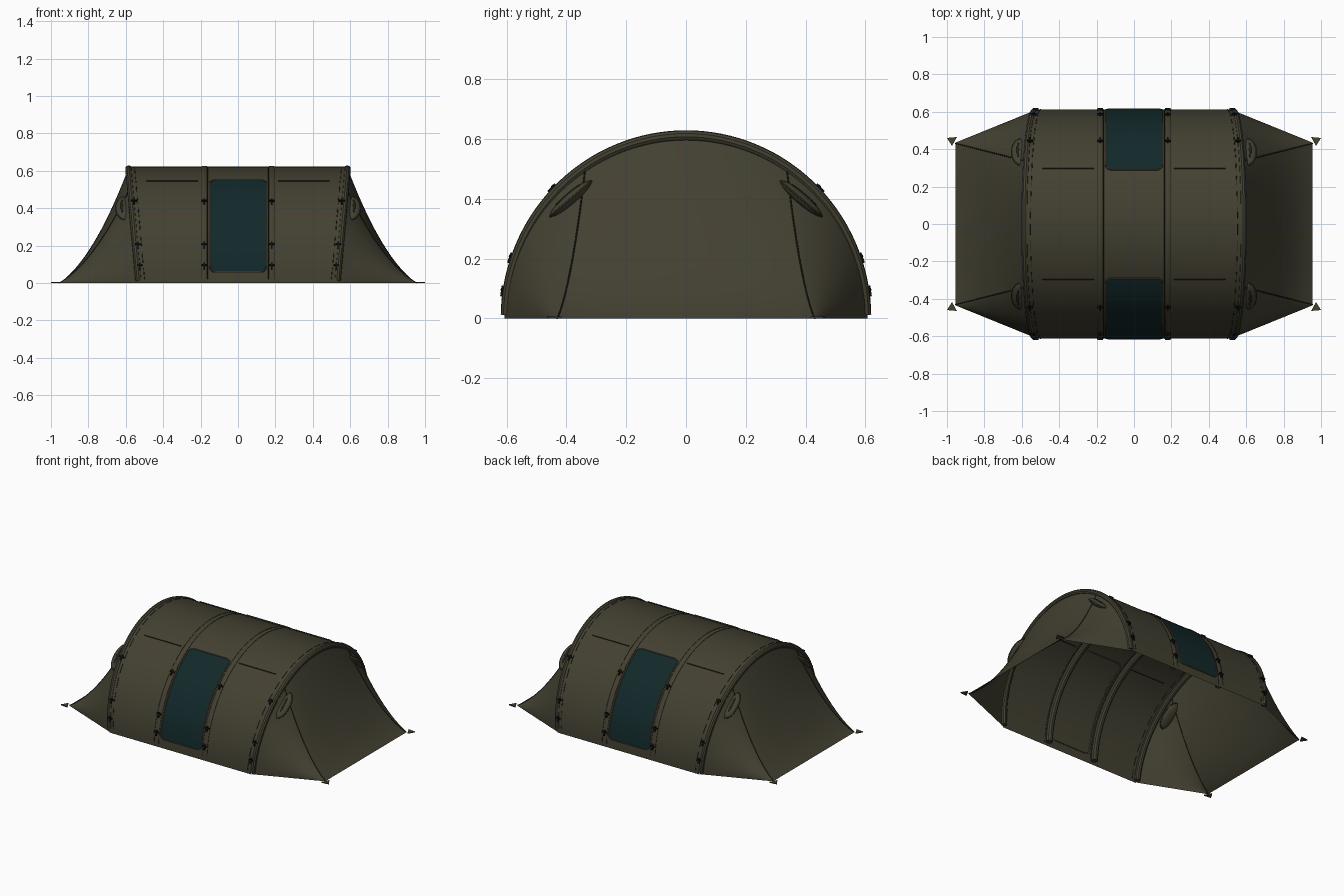
import bpy, bmesh
from math import sin, cos, asin, pi, sqrt
from mathutils import Matrix, Vector

cube = bpy.data.objects.get("Cube")
if cube:
    bpy.data.objects.remove(cube, do_unlink=True)

RY, RZ = 0.613, 0.622          # tunnel half width and height
SEAM = 0.985                   # arch angle where the corner seams start


def material(name, rgb):
    m = bpy.data.materials.new(name)
    m.use_nodes = True
    m.diffuse_color = (*rgb, 1)
    b = next(n for n in m.node_tree.nodes if n.type == 'BSDF_PRINCIPLED')
    b.inputs["Base Color"].default_value = (*rgb, 1)
    b.inputs["Roughness"].default_value = 0.9
    return m


OLIVE = material("olive canvas", (0.056, 0.052, 0.031))
TEAL = material("dark teal window", (0.006, 0.021, 0.023))
STITCH = material("dark olive stitching", (0.016, 0.015, 0.009))
BLACK = material("black plastic", (0.004, 0.006, 0.007))


def finish(name, mesh, mat, smooth=True):
    mesh.materials.clear()
    mesh.materials.append(mat)
    ob = bpy.data.objects.new(name, mesh)
    bpy.context.collection.objects.link(ob)
    if smooth:
        bpy.ops.object.select_all(action='DESELECT')
        ob.select_set(True)
        bpy.context.view_layer.objects.active = ob
        bpy.ops.object.shade_smooth_by_angle(angle=0.6)
    return ob


def from_bm(name, bm, mat, smooth=True):
    mesh = bpy.data.meshes.new(name)
    bm.to_mesh(mesh)
    bm.free()
    return finish(name, mesh, mat, smooth)


def sheet(name, rows, mat, outward=Vector((0, 0, 1))):
    """Skin a grid of points; faces turn toward the outward direction."""
    bm = bmesh.new()
    grid = [[bm.verts.new(p) for p in row] for row in rows]
    for a, b in zip(grid, grid[1:]):
        for i in range(len(a) - 1):
            bm.faces.new((a[i], a[i + 1], b[i + 1], b[i]))
    bmesh.ops.remove_doubles(bm, verts=bm.verts, dist=1e-5)
    bm.normal_update()
    if sum((f.normal * f.calc_area() for f in bm.faces), Vector()).dot(outward) < 0:
        bmesh.ops.reverse_faces(bm, faces=bm.faces)
    return from_bm(name, bm, mat)


def tube(name, pts, radius, mat, cyclic=False, res=2):
    cu = bpy.data.curves.new(name, 'CURVE')
    cu.dimensions = '3D'
    cu.bevel_depth, cu.bevel_resolution = radius, res
    cu.use_fill_caps = True
    sp = cu.splines.new('POLY')
    sp.points.add(len(pts) - 1)
    for p, q in zip(sp.points, pts):
        p.co = (*q, 1)
    sp.use_cyclic_u = cyclic
    tmp = bpy.data.objects.new(name + " path", cu)
    mesh = bpy.data.meshes.new_from_object(tmp)
    bpy.data.objects.remove(tmp)
    return finish(name, mesh, mat)


def arch(x, a, off=0.0):
    """Point on the tunnel; angle 0 is the front edge, pi the back edge."""
    return Vector((x, -(RY + off) * cos(a), (RZ + off) * sin(a)))


def end_x(a):
    return 0.53 + 0.055 * sin(a)


def span(a, b, n):
    return [a + (b - a) * i / n for i in range(n + 1)]


def at_height(z):
    return asin(z / RZ)


# Tunnel canopy
sheet("canopy", [[arch(s * end_x(a), a) for s in span(-1, 1, 8)]
                 for a in span(0, pi, 64)], OLIVE)


# End walls: each arch point sags down to the ground edge or corner
def wall_point(side, a, t):
    top = arch(end_x(a), a, -0.006)
    y = max(-1, min(1, top.y / (RY * cos(SEAM)))) * 0.435
    p = top.lerp(Vector((0.955, y, 0)), t)
    p.z -= 0.58 * t * (1 - t) * top.z
    p.x *= side
    return p


for side, label in ((1, "left"), (-1, "right")):
    for part, lo, hi in (("front_corner", 0, SEAM), ("end", SEAM, pi - SEAM),
                         ("back_corner", pi - SEAM, pi)):
        sheet(f"{label}_{part}_wall",
              [[wall_point(side, a, t) for t in span(0, 1, 20)]
               for a in span(lo, hi, 24)], OLIVE, Vector((side, 0, 0.2)))
    for a, where in ((SEAM, "front"), (pi - SEAM, "back")):
        tube(f"{label}_{where}_corner_seam",
             [wall_point(side, a, t) for t in span(0, 1, 24)], 0.003, STITCH)

    # Inflatable arches and the sleeves sewn over them
    tube(f"{label}_end_beam", [arch(side * end_x(a), a, -0.011)
                               for a in span(0.02, pi - 0.02, 64)], 0.018, OLIVE, res=3)
    tube(f"{label}_middle_beam", [arch(side * 0.18, a, -0.022)
                                  for a in span(0.03, pi - 0.03, 64)], 0.022, OLIVE, res=3)
    angles = span(0.035, pi - 0.035, 64)
    sheet(f"{label}_middle_sleeve",
          [[arch(side * (0.18 + d), a, h) for d, h in
            ((-0.017, 0), (-0.01, 0.004), (0.01, 0.004), (0.017, 0))] for a in angles], OLIVE)
    for d in (-0.017, 0.017):
        tube(f"{label}_middle_sleeve_seam",
             [arch(side * (0.18 + d), a, 0.0005) for a in angles], 0.0016, STITCH, res=1)
    for k in range(0, 64, 3):
        tube(f"{label}_end_stitch",
             [arch(side * (end_x(a) - 0.032), a, 0.0005)
              for a in span(angles[k], angles[min(k + 2, 64)], 2)], 0.002, STITCH, res=1)


# Windows with rounded corners and a raised border
A0, A1, HALF, CORNER = at_height(0.06), at_height(0.548), 0.15, 0.03


def window_half(a):
    d = min(a - A0, A1 - a) * RZ
    if d >= CORNER:
        return HALF
    return HALF - CORNER + sqrt(max(0, CORNER ** 2 - (CORNER - d) ** 2))


c = CORNER / RZ
win_angles = ([A0 + c * (1 - cos(t)) for t in span(0, pi / 2, 6)]
              + span(A0 + c, A1 - c, 22)[1:-1]
              + [A1 - c * (1 - sin(t)) for t in span(0, pi / 2, 6)])

for back, label in ((False, "front"), (True, "back")):
    def face(a):
        return pi - a if back else a
    out = Vector((0, 1 if back else -1, 0.5))
    sheet(f"{label}_window", [[arch(s * window_half(a), face(a), 0.004)
                               for s in (-1, 1)] for a in win_angles], TEAL, out)
    rim = ([arch(window_half(a), face(a), 0.002) for a in win_angles]
           + [arch(-window_half(a), face(a), 0.002) for a in reversed(win_angles)])
    tube(f"{label}_window_border", rim, 0.005, OLIVE, cyclic=True)

    for side, hand in ((1, "left"), (-1, "right")):
        # Long slit above each side panel
        a = face(at_height(0.545))
        tube(f"{label}_{hand}_slit", [arch(side * x, a, 0.001) for x in (0.215, 0.49)],
             0.003, STITCH)

        # T-shaped toggles lying on the sleeves
        bm = bmesh.new()
        for z in (0.43, 0.2, 0.09):
            a = face(at_height(z))
            for x in (0.18, end_x(a) - 0.012):
                normal = Vector((0, -cos(a), sin(a)))
                up = Vector((1, 0, 0)).cross(normal)
                frame = Matrix((Vector((1, 0, 0)), up, normal)).transposed().to_4x4()
                frame.translation = arch(side * x, a, 0.008)
                lift = 0.006 if up.z > 0 else -0.006
                for size, dy in (((0.009, 0.036, 0.009), 0), ((0.03, 0.009, 0.012), lift)):
                    bmesh.ops.create_cube(bm, size=1, matrix=frame
                                          @ Matrix.Translation((0, dy, 0))
                                          @ Matrix.Diagonal((*size, 1)))
        from_bm(f"{label}_{hand}_toggles", bm, BLACK, smooth=False)

        # Vent hood with a rim and dark opening
        sy = 1 if back else -1
        hood = (Matrix.Translation((side * 0.608, sy * 0.385, 0.4))
                @ Matrix.Rotation(-sy * 0.71, 4, 'X'))
        bm = bmesh.new()
        bmesh.ops.create_uvsphere(bm, u_segments=24, v_segments=12, radius=1,
                                  matrix=hood @ Matrix.Diagonal((0.046, 0.09, 0.02, 1)))
        from_bm(f"{label}_{hand}_vent_hood", bm, OLIVE)
        tube(f"{label}_{hand}_vent_rim",
             [hood @ Vector((0.046 * cos(t), 0.09 * sin(t), 0))
              for t in span(0, 2 * pi, 32)[:-1]], 0.004, OLIVE, cyclic=True)
        bm = bmesh.new()
        bmesh.ops.create_uvsphere(bm, u_segments=16, v_segments=8, radius=1,
                                  matrix=hood @ Matrix.Translation((side * 0.012, 0, 0.017))
                                  @ Matrix.Diagonal((0.008, 0.055, 0.005, 1)))
        from_bm(f"{label}_{hand}_vent_opening", bm, STITCH)

        # Flat ground tabs at the corners
        bm = bmesh.new()
        tri = [(0.947, 0.465), (1.0, 0.46), (0.973, 0.417)]
        f = bm.faces.new([bm.verts.new((side * x, sy * y, 0)) for x, y in tri])
        top = bmesh.ops.extrude_face_region(bm, geom=[f])["geom"]
        bmesh.ops.translate(bm, vec=(0, 0, 0.006),
                            verts=[v for v in top if isinstance(v, bmesh.types.BMVert)])
        bmesh.ops.recalc_face_normals(bm, faces=bm.faces)
        from_bm(f"{label}_{hand}_ground_tab", bm, OLIVE, smooth=False)
